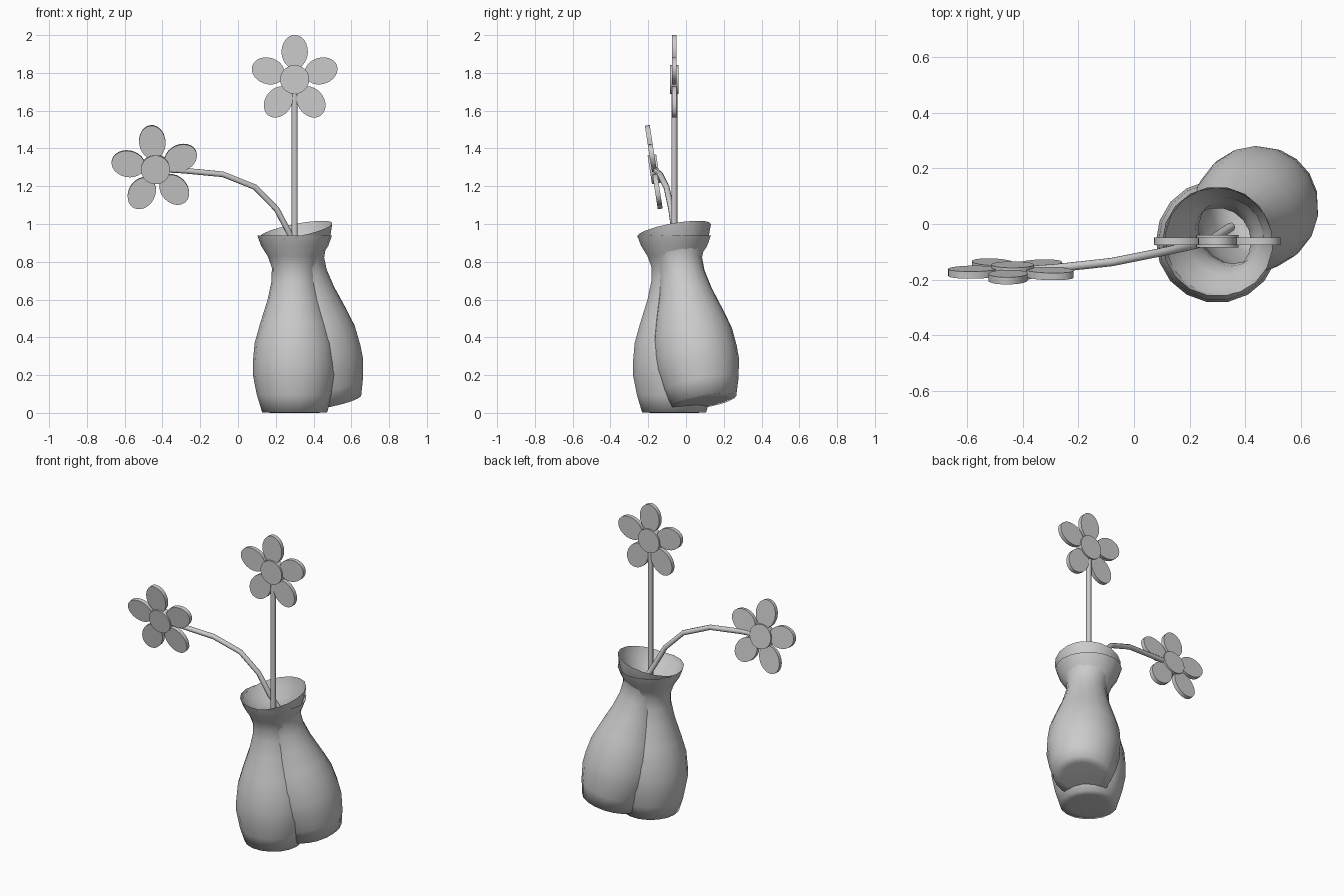
import bpy, bmesh, math
from mathutils import Matrix, Vector

if "Cube" in bpy.data.objects:
    bpy.data.objects.remove(bpy.data.objects["Cube"])


def finish(bm, name, mat=None, angle=35):
    bmesh.ops.recalc_face_normals(bm, faces=bm.faces)
    me = bpy.data.meshes.new(name)
    bm.to_mesh(me)
    bm.free()
    ob = bpy.data.objects.new(name, me)
    bpy.context.collection.objects.link(ob)
    if mat is not None:
        ob.matrix_world = mat
    bpy.ops.object.select_all(action='DESELECT')
    ob.select_set(True)
    bpy.context.view_layer.objects.active = ob
    bpy.ops.object.shade_smooth_by_angle(angle=math.radians(angle))
    return ob


# Vase: thin open shell turned around its own axis, base at the origin
PROFILE = [(0, 0), (.12, 0), (.172, .003), (.2, .095), (.221, .2), (.221, .27),
           (.212, .37), (.184, .47), (.143, .6), (.122, .7), (.121, .77),
           (.143, .83), (.178, .885), (.198, .94)]


def vase(name, mat):
    bm = bmesh.new()
    vs = [bm.verts.new((r, 0, z)) for r, z in PROFILE]
    edges = [bm.edges.new(p) for p in zip(vs, vs[1:])]
    bmesh.ops.spin(bm, geom=vs + edges, cent=(0, 0, 0), axis=(0, 0, 1),
                   angle=2 * math.pi, steps=18)
    bmesh.ops.remove_doubles(bm, verts=bm.verts, dist=1e-4)
    return finish(bm, name, mat, 80)


# Flower head: five oval petals around a thicker disc, facing -y
def flower(name, mat):
    to_y = Matrix.Rotation(math.pi / 2, 4, 'X')

    def disc(m, thick, segments):
        bmesh.ops.create_cone(bm, cap_ends=True, segments=segments, radius1=1,
                              radius2=1, depth=thick, matrix=m @ to_y)

    bm = bmesh.new()
    for i in range(5):
        disc(Matrix.Rotation(i * math.tau / 5, 4, 'Y')
             @ Matrix.Translation((0, 0, .147))
             @ Matrix.Diagonal((.07, 1, .089, 1)), .026, 24)
    disc(Matrix.Diagonal((.077, 1, .077, 1)), .046, 24)
    return finish(bm, name, mat)


# Stem: round tube along a few straight segments
def stem(name, points):
    cu = bpy.data.curves.new(name, 'CURVE')
    cu.dimensions = '3D'
    cu.bevel_depth = .016
    cu.bevel_resolution = 2
    cu.use_fill_caps = True
    sp = cu.splines.new('POLY')
    sp.points.add(len(points) - 1)
    for p, co in zip(sp.points, points):
        p.co = (*co, 1)
    ob = bpy.data.objects.new(name, cu)
    bpy.context.collection.objects.link(ob)
    return ob


# Upright vase and the second one leaning into it
vase("upright_vase", Matrix.Translation((.3, -.063, 0)))
lean = Vector((-.197, -.176, 1)).to_track_quat('Z', 'Y').to_matrix().to_4x4()
vase("leaning_vase", Matrix.Translation((.485, .097, .058)) @ lean)

# Straight flower
stem("straight_stem", [(.3, -.062, .72), (.3, -.062, 1.75)])
flower("straight_flower", Matrix.Translation((.3, -.062, 1.765)))

# Drooping flower
stem("bent_stem", [(.35, -.01, .8), (.275, -.06, .945), (.205, -.078, 1.078),
                   (.09, -.103, 1.195), (-.08, -.137, 1.263),
                   (-.29, -.16, 1.283), (-.42, -.168, 1.29)])
flower("bent_flower", Matrix.Translation((-.437, -.169, 1.29))
       @ Matrix.Rotation(math.radians(8.8), 4, 'X')
       @ Matrix.Rotation(math.radians(-6.5), 4, 'Y'))
